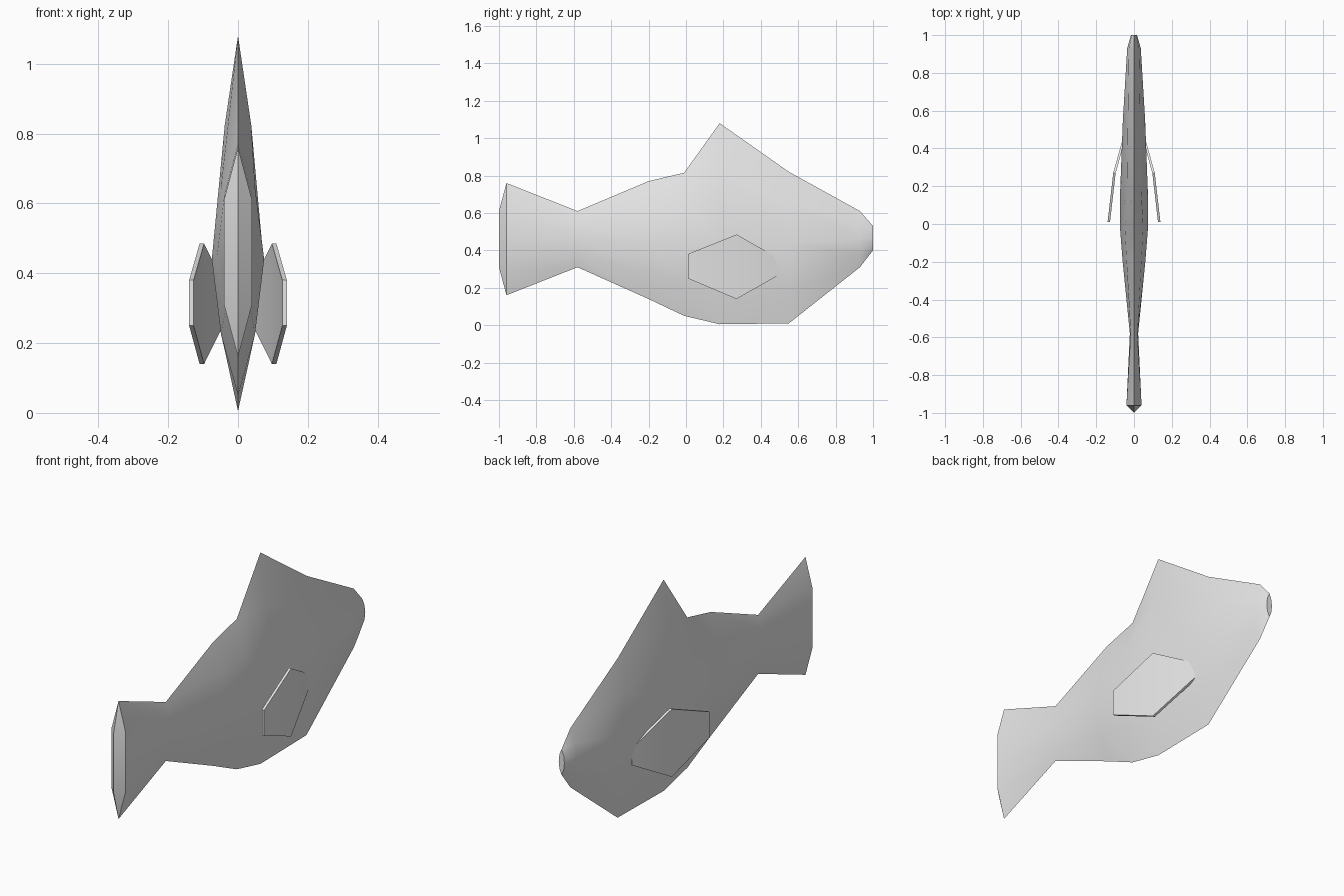
import bpy, bmesh, math
from mathutils import Vector

cube = bpy.data.objects.get("Cube")
if cube:
    bpy.data.objects.remove(cube)

grey = bpy.data.materials.new("light grey")
grey.use_nodes = True
grey.diffuse_color = (0.8, 0.8, 0.8, 1)
grey.node_tree.nodes["Principled BSDF"].inputs["Base Color"].default_value = (0.8, 0.8, 0.8, 1)


def finish(name, bm, angle):
    bmesh.ops.remove_doubles(bm, verts=bm.verts, dist=0.0005)
    bmesh.ops.recalc_face_normals(bm, faces=bm.faces)
    mesh = bpy.data.meshes.new(name)
    bm.to_mesh(mesh)
    bm.free()
    mesh.materials.append(grey)
    obj = bpy.data.objects.new(name, mesh)
    bpy.context.collection.objects.link(obj)
    bpy.ops.object.select_all(action='DESELECT')
    bpy.context.view_layer.objects.active = obj
    obj.select_set(True)
    bpy.ops.object.shade_smooth_by_angle(angle=math.radians(angle))
    return obj


def section(y, top, bottom, mid, half, side, inset):
    """Eight-point ring: ridge, shoulders, flanks and keel."""
    up = top + (mid - top) * inset
    low = bottom + (mid - bottom) * inset
    right = [(half * side, up), (half, mid), (half * side, low)]
    ring = [(0, top)] + right + [(0, bottom)] + [(-x, z) for x, z in reversed(right)]
    return [Vector((x, y, z)) for x, z in ring]


# Body and tail, lofted: y, top, bottom, mid height, half width, shoulder width, shoulder inset
stations = [
    (-1.00, 0.61, 0.31, 0.46, 0.0, 1.0, 0.0),
    (-0.96, 0.76, 0.16, 0.46, 0.04, 1.0, 0.5),
    (-0.58, 0.61, 0.31, 0.46, 0.022, 0.8, 0.45),
    (-0.20, 0.77, 0.14, 0.45, 0.06, 0.65, 0.45),
    (-0.01, 0.815, 0.05, 0.44, 0.075, 0.65, 0.45),
    (0.18, 1.08, 0.005, 0.44, 0.073, 0.52, 0.4),
    (0.55, 0.82, 0.01, 0.44, 0.059, 0.55, 0.42),
    (0.93, 0.61, 0.31, 0.46, 0.036, 0.75, 0.45),
    (1.00, 0.53, 0.40, 0.465, 0.016, 0.75, 0.45),
]
bm = bmesh.new()
rings = [[bm.verts.new(p) for p in section(*s)] for s in stations]
for a, b in zip(rings, rings[1:]):
    for i in range(8):
        j = (i + 1) % 8
        bm.faces.new((a[i], a[j], b[j], b[i]))
bm.faces.new(rings[-1])
finish("fish_body", bm, 30)

# Side fins: bent hexagonal plates rooted in the body
columns = [(0.01, 0.134, 0.25, 0.38), (0.27, 0.104, 0.14, 0.485), (0.50, 0.040, 0.27, 0.355)]
for name, sign in (("left_fin", 1), ("right_fin", -1)):
    bm = bmesh.new()
    loops = []
    for y, x, low, high in columns:
        loops.append([bm.verts.new((sign * (x + dx), y, z)) for dx, z in
                      ((-0.007, low), (0.006, low), (0.006, high), (-0.007, high))])
    for a, b in zip(loops, loops[1:]):
        for i in range(4):
            j = (i + 1) % 4
            bm.faces.new((a[i], a[j], b[j], b[i]))
    bm.faces.new(loops[0])
    bm.faces.new(loops[-1])
    finish(name, bm, 30)
